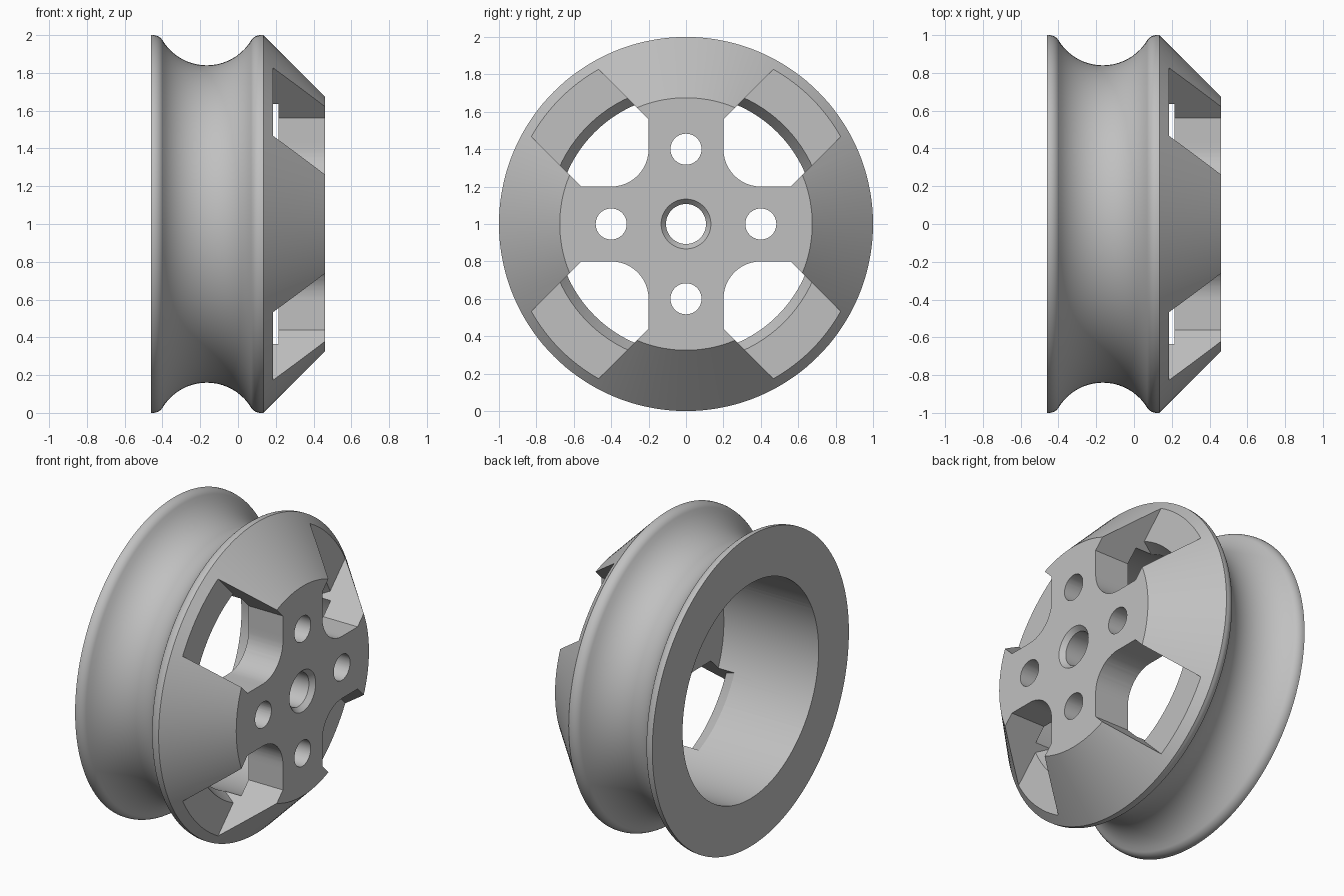
import bpy, bmesh
from math import sin, cos, pi, atan2, hypot

cube = bpy.data.objects.get("Cube")
if cube:
    bpy.data.objects.remove(cube, do_unlink=True)

SEGMENTS = 144
RIM, BORE, HUB_FACE, HUB_BACK = 1.0, 0.692, 0.46, 0.215


def new_object(name, bm):
    bmesh.ops.recalc_face_normals(bm, faces=bm.faces)
    mesh = bpy.data.meshes.new(name)
    bm.to_mesh(mesh)
    bm.free()
    obj = bpy.data.objects.new(name, mesh)
    bpy.context.collection.objects.link(obj)
    return obj


def lathe(name, profile, segments=SEGMENTS):
    """Turn a closed (x, radius) profile around the x axis."""
    bm = bmesh.new()
    rings = []
    for i in range(segments):
        a = 2 * pi * i / segments
        rings.append([bm.verts.new((x, r * cos(a), 1 + r * sin(a))) for x, r in profile])
    n = len(profile)
    for i in range(segments):
        p, q = rings[i], rings[(i + 1) % segments]
        for j in range(n):
            k = (j + 1) % n
            bm.faces.new((p[j], p[k], q[k], q[j]))
    return new_object(name, bm)


def prisms(name, outlines, x0, x1):
    """Extrude (y, z) outlines along x."""
    bm = bmesh.new()
    for outline in outlines:
        face = bm.faces.new([bm.verts.new((x0, y, 1 + z)) for y, z in outline])
        ext = bmesh.ops.extrude_face_region(bm, geom=[face])["geom"]
        moved = [v for v in ext if isinstance(v, bmesh.types.BMVert)]
        bmesh.ops.translate(bm, verts=moved, vec=(x1 - x0, 0, 0))
    return new_object(name, bm)


def boolean(obj, cutter, operation):
    mod = obj.modifiers.new("cut", "BOOLEAN")
    mod.object, mod.operation, mod.solver = cutter, operation, "EXACT"
    bpy.context.view_layer.objects.active = obj
    bpy.ops.object.modifier_apply(modifier=mod.name)
    bpy.data.objects.remove(cutter, do_unlink=True)


def quarter_turns(outline):
    """Repeat an outline four times around the axle."""
    turns = [(1, 0), (0, 1), (-1, 0), (0, -1)]
    return [[(y * c - z * s, y * s + z * c) for y, z in outline] for c, s in turns]


# Groove: a round hollow blending into rounded lips
mid, hollow, lip, half = -0.165, 0.274, 0.06, 0.285
floor_r = 0.84
reach = atan2(half, hollow + lip - (RIM - floor_r))
steps = 10
lip_arc = [(mid - half + lip * sin(reach * t / steps), RIM - lip + lip * cos(reach * t / steps))
           for t in range(steps)]
hollow_arc = [(mid - hollow * sin(reach * (1 - t / steps)),
               floor_r + hollow - hollow * cos(reach * (1 - t / steps)))
              for t in range(steps + 1)]
left = lip_arc + hollow_arc
groove = left + [(2 * mid - x, r) for x, r in reversed(left[:-1])]

# Wheel body: bore, grooved rim, sloping shoulder and hub plate
wheel = lathe("wheel", [(HUB_BACK, 0.107), (HUB_BACK, BORE), (-0.46, BORE), (-0.46, RIM)]
              + groove + [(0.135, RIM), (HUB_FACE, 0.675), (HUB_FACE, 0.133), (0.43, 0.107)])

# Pockets between the spokes, with a rounded inner corner
edge, diag, radius = 0.2, 0.36, 0.2
corner = [(edge + radius - radius * cos(pi / 2 * t / 12),
           edge + radius - radius * sin(pi / 2 * t / 12)) for t in range(13)]
pocket = ([(edge, edge + diag)] + corner
          + [(edge + diag, edge), (1.1, 1.1 - diag), (1.1 - diag, 1.1)])
pockets = prisms("pocket_cutter", quarter_turns(pocket), 0.0, 0.7)

# Pocket depth limit: a flat floor with a sloping inner edge
limit = lathe("pocket_floor", [(0.09, 0.01), (0.09, 0.686), (0.185, 0.742),
                               (0.185, 1.6), (0.6, 1.6), (0.6, 0.01)])
boolean(pockets, limit, "INTERSECT")
boolean(wheel, pockets, "DIFFERENCE")

# Four round holes in the spokes
hole = [(0.4 + 0.083 * cos(2 * pi * i / 40), 0.083 * sin(2 * pi * i / 40)) for i in range(40)]
boolean(wheel, prisms("hole_cutter", quarter_turns(hole), 0.1, 0.6), "DIFFERENCE")

# Material and shading
grey = bpy.data.materials.new("plain grey")
grey.use_nodes = True
colour = (0.53, 0.53, 0.53, 1)
grey.diffuse_color = colour
grey.node_tree.nodes["Principled BSDF"].inputs["Base Color"].default_value = colour
wheel.data.materials.clear()
wheel.data.materials.append(grey)
for poly in wheel.data.polygons:
    poly.material_index = 0
bpy.ops.object.select_all(action="DESELECT")
wheel.select_set(True)
bpy.context.view_layer.objects.active = wheel
bpy.ops.object.shade_smooth_by_angle(angle=0.5)
